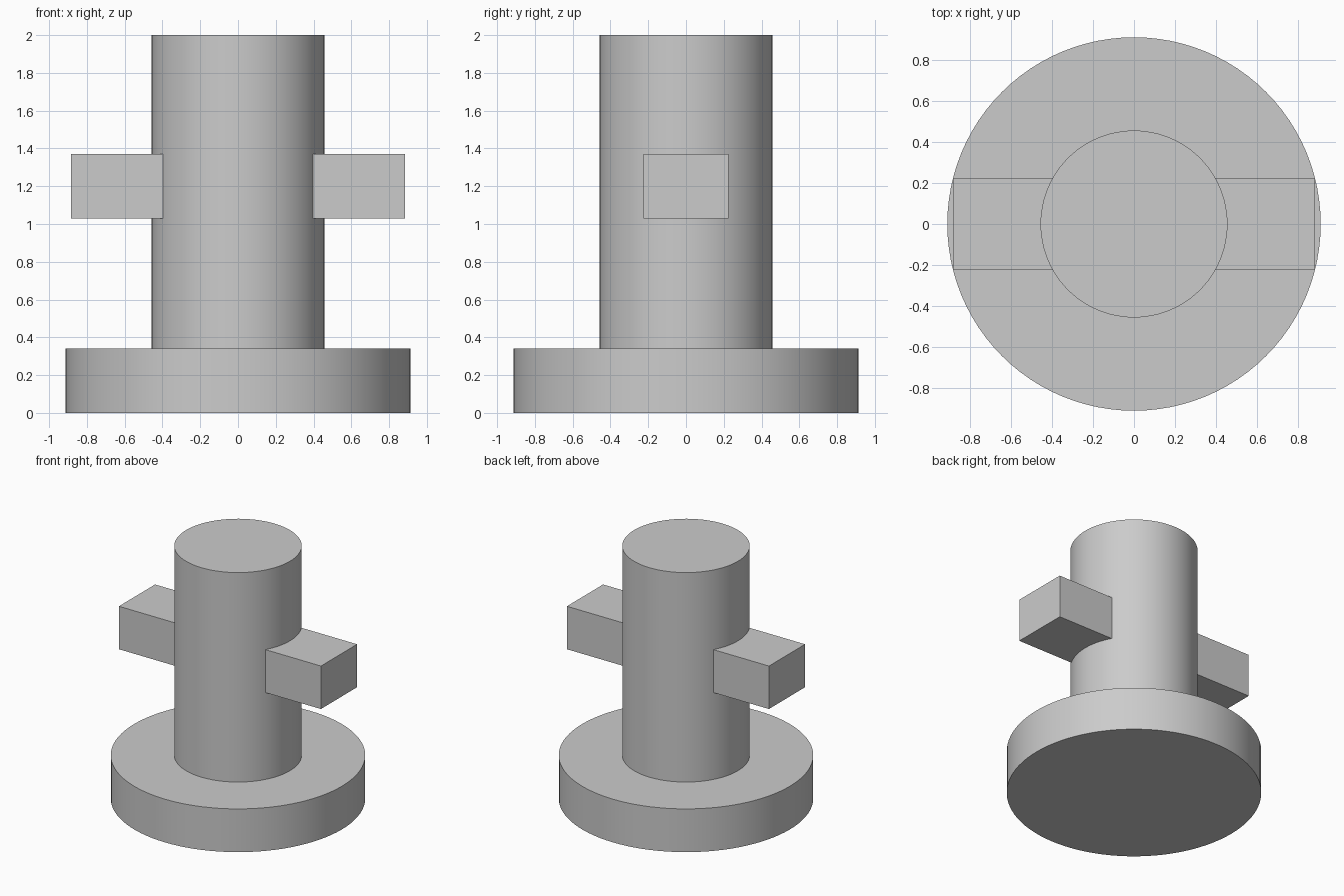
import bpy
import bmesh
from math import asin, sin, cos, sqrt, radians

BASE_R, BASE_H = 0.913, 0.342
COLUMN_R, TOP = 0.457, 2.0
ARM_HALF_WIDTH, ARM_LOW, ARM_HIGH = 0.226, 1.03, 1.37
ARM_END = sqrt(BASE_R ** 2 - ARM_HALF_WIDTH ** 2)

cube = bpy.data.objects.get("Cube")
if cube:
    bpy.data.objects.remove(cube, do_unlink=True)

grey = bpy.data.materials.new("plain grey")
grey.use_nodes = True
colour = (0.6, 0.6, 0.6, 1.0)
grey.diffuse_color = colour
grey.node_tree.nodes["Principled BSDF"].inputs["Base Color"].default_value = colour


def finish(obj):
    """Apply the shared material and smooth only the curved sides."""
    obj.data.materials.append(grey)
    bpy.ops.object.select_all(action="DESELECT")
    obj.select_set(True)
    bpy.context.view_layer.objects.active = obj
    bpy.ops.object.shade_smooth_by_angle(angle=radians(30))


def cylinder(name, radius, low, high):
    bpy.ops.mesh.primitive_cylinder_add(
        vertices=96, radius=radius, depth=high - low, location=(0, 0, (low + high) / 2))
    obj = bpy.context.object
    obj.name = name
    finish(obj)


def arm(name, side):
    """Square-ended block whose inner end is curved to fit the column."""
    inner_r = COLUMN_R - 0.002
    half_angle = asin(ARM_HALF_WIDTH / inner_r)
    steps = 16
    plan = [(ARM_END, -ARM_HALF_WIDTH), (ARM_END, ARM_HALF_WIDTH)]
    for i in range(steps + 1):
        a = half_angle * (1 - 2 * i / steps)
        plan.append((inner_r * cos(a), inner_r * sin(a)))
    bm = bmesh.new()
    face = bm.faces.new([bm.verts.new((side * x, y, ARM_LOW)) for x, y in plan])
    raised = bmesh.ops.extrude_face_region(bm, geom=[face])["geom"]
    bmesh.ops.translate(bm, vec=(0, 0, ARM_HIGH - ARM_LOW),
                        verts=[g for g in raised if isinstance(g, bmesh.types.BMVert)])
    bmesh.ops.recalc_face_normals(bm, faces=bm.faces)
    mesh = bpy.data.meshes.new(name)
    bm.to_mesh(mesh)
    bm.free()
    obj = bpy.data.objects.new(name, mesh)
    bpy.context.collection.objects.link(obj)
    finish(obj)


# Round foot and upright column
cylinder("base_disc", BASE_R, 0, BASE_H)
cylinder("column", COLUMN_R, BASE_H, TOP)

# Opposed side arms
for name, side in (("left_arm", 1), ("right_arm", -1)):
    arm(name, side)
